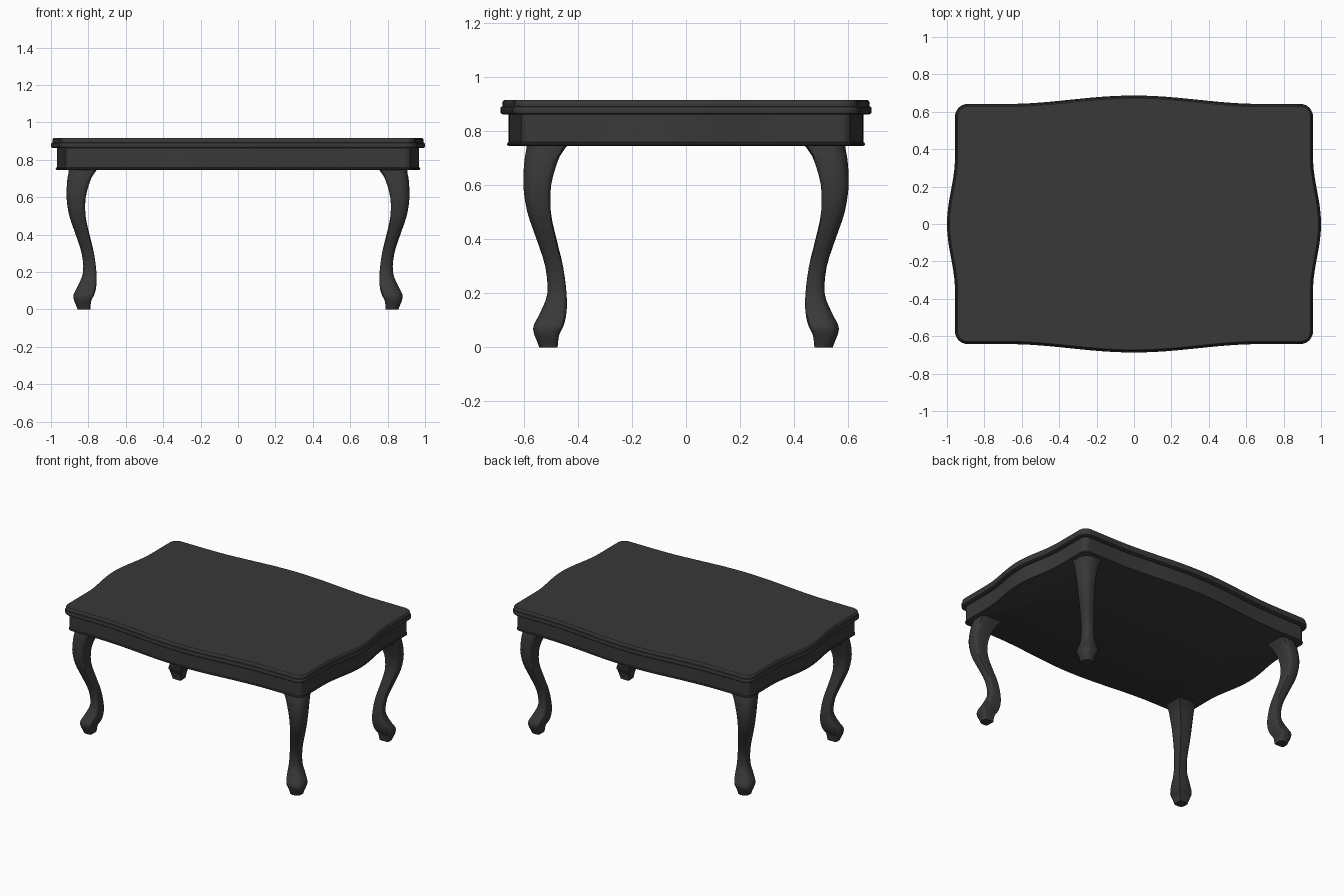
import bpy, bmesh, math

if "Cube" in bpy.data.objects:
    bpy.data.objects.remove(bpy.data.objects["Cube"])

dark = bpy.data.materials.new("dark_wood")
dark.diffuse_color = (0.04, 0.04, 0.04, 1)
dark.use_nodes = True
dark.node_tree.nodes["Principled BSDF"].inputs["Base Color"].default_value = dark.diffuse_color


def loft(name, rings, angle=35):
    """Skin a stack of closed rings and cap both ends."""
    bm = bmesh.new()
    rows = [[bm.verts.new(p) for p in ring] for ring in rings]
    n = len(rows[0])
    for a, b in zip(rows, rows[1:]):
        for i in range(n):
            j = (i + 1) % n
            bm.faces.new((a[i], a[j], b[j], b[i]))
    bm.faces.new(rows[0])
    bm.faces.new(rows[-1])
    bmesh.ops.recalc_face_normals(bm, faces=bm.faces)
    me = bpy.data.meshes.new(name)
    bm.to_mesh(me)
    bm.free()
    ob = bpy.data.objects.new(name, me)
    bpy.context.collection.objects.link(ob)
    me.materials.append(dark)
    bpy.ops.object.select_all(action='DESELECT')
    ob.select_set(True)
    bpy.context.view_layer.objects.active = ob
    bpy.ops.object.shade_smooth_by_angle(angle=math.radians(angle))
    return ob


def bump(t, width, height):
    return height * 0.5 * (1 + math.cos(math.pi * min(abs(t) / width, 1)))


def outline(inset, z):
    """Serpentine rectangle with rounded corners."""
    X, Y, r = 0.957 - inset, 0.642 - inset, 0.068 - inset
    q = []
    for i in range(12):
        y = (Y - r) * i / 12
        q.append((X + bump(y, 0.36, 0.043), y))
    for i in range(9):
        a = math.pi / 2 * i / 8
        q.append((X - r + r * math.cos(a), Y - r + r * math.sin(a)))
    for i in range(1, 17):
        x = (X - r) * (1 - i / 16)
        q.append((x, Y + bump(x, 0.68, 0.045)))
    half = q + [(-x, y) for x, y in q[-2::-1]]
    full = half + [(x, -y) for x, y in half[-2:0:-1]]
    return [(x, y, z) for x, y in full]


# Moulded table top
loft("table_top", [outline(d, z) for d, z in [
    (0.030, 0.862), (0.008, 0.862), (0.002, 0.866), (0, 0.874), (0, 0.884), (0.003, 0.890),
    (0.008, 0.892), (0.007, 0.902), (0.009, 0.910), (0.014, 0.915)]])

# Apron with a bead along its lower edge
loft("apron", [outline(d, z) for d, z in [
    (0.030, 0.746), (0.026, 0.748), (0.025, 0.752), (0.027, 0.757), (0.031, 0.759), (0.031, 0.864)]])

# Cabriole legs: height, outer x, inner x (y follows 0.315 further in)
LEG = [(0, .858, .790), (.022, .866, .788), (.05, .877, .783), (.08, .879, .768), (.13, .854, .757),
       (.2, .828, .757), (.3, .836, .770), (.4, .868, .794), (.5, .902, .815),
       (.6, .917, .814), (.69, .913, .789), (.725, .907, .770), (.752, .904, .750)]
# Section: crisp inner corner, rounded outer corner
SIDE = [(-.2, -1), (.6, -1), (.9, -.88), (1, -.6), (1, .1), (.93, .45)]
SECTION = [(-1, -1)] + SIDE + [(.74, .74)] + [(v, u) for u, v in SIDE[::-1]]


def spline(rows, steps):
    out = []
    for i in range(len(rows) - 1):
        p = [rows[max(0, min(len(rows) - 1, i + k))] for k in (-1, 0, 1, 2)]
        for s in range(steps):
            t = s / steps
            row = []
            for a, b, c, d in zip(*p):
                row.append(0.5 * (2 * b + (c - a) * t + (2 * a - 5 * b + 4 * c - d) * t * t
                                  + (3 * b - a - 3 * c + d) * t ** 3))
            out.append(row)
    return out + [list(rows[-1])]


PROFILE = spline(LEG, 3)
for sy, end in ((-1, "front"), (1, "back")):
    for sx, side in ((-1, "left"), (1, "right")):
        rings = []
        for z, outer, inner in PROFILE:
            c, h = (outer + inner) / 2, (outer - inner) / 2
            rings.append([(sx * (c + u * h), sy * (c - 0.315 + v * h), z) for u, v in SECTION])
        loft(f"{end}_{side}_leg", rings, 50)
